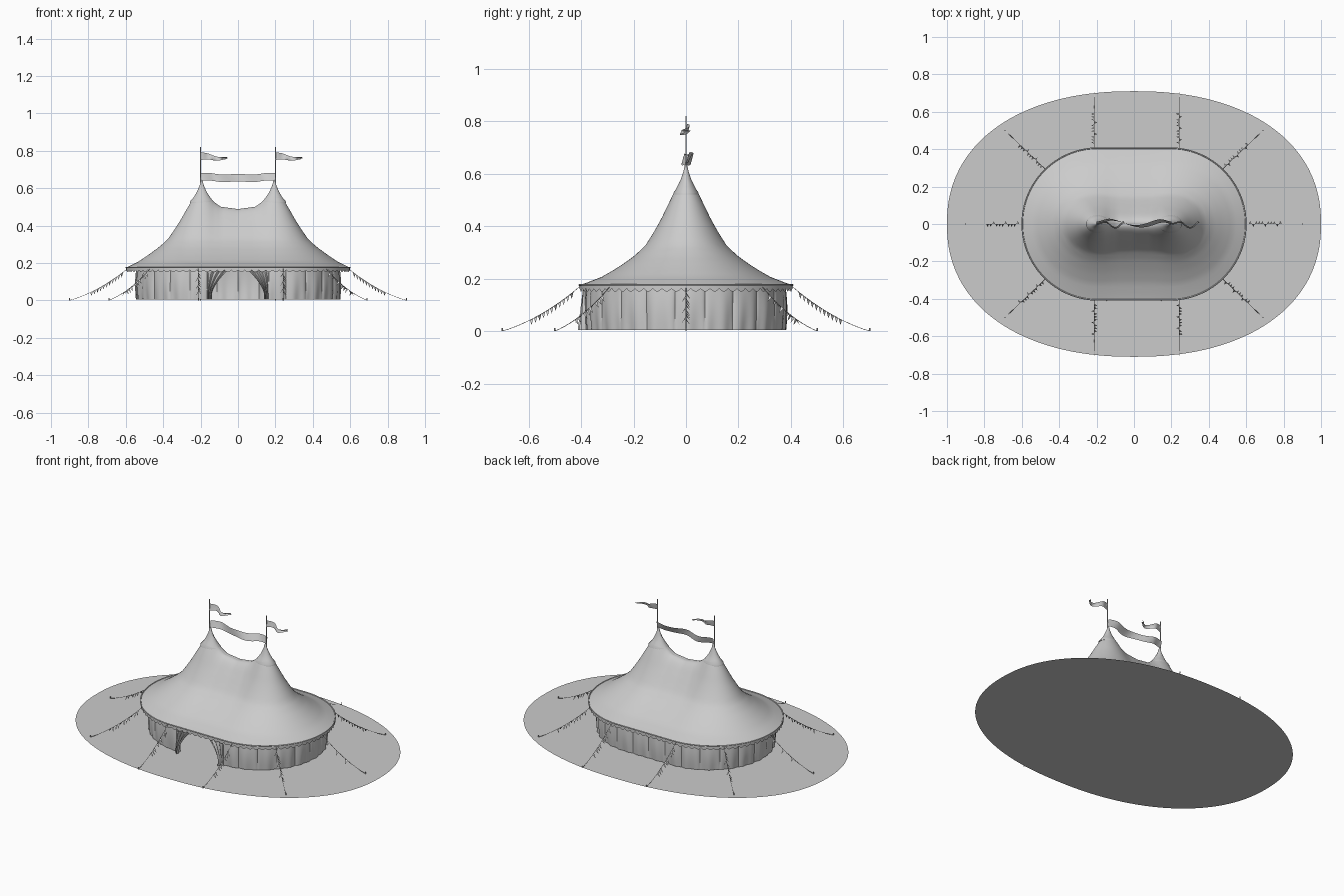
import bpy, math
from math import sin, cos, pi, radians
from mathutils import Vector

if "Cube" in bpy.data.objects:
    bpy.data.objects.remove(bpy.data.objects["Cube"])


def make(name, verts, faces, smooth=True):
    me = bpy.data.meshes.new(name)
    me.from_pydata([tuple(v) for v in verts], [], faces)
    me.update()
    if smooth:
        me.polygons.foreach_set("use_smooth", [True] * len(me.polygons))
        me.set_sharp_from_angle(angle=radians(40))
    ob = bpy.data.objects.new(name, me)
    bpy.context.collection.objects.link(ob)
    return ob


def grid(name, fn, nu, nv, closed=False):
    """Sheet from fn(u, v), u and v in 0..1; optionally closed along u."""
    cols = nu if closed else nu + 1
    verts = [fn(i / nu, j / nv) for i in range(cols) for j in range(nv + 1)]
    w = nv + 1
    faces = [(i * w + j, (i + 1) % cols * w + j, (i + 1) % cols * w + j + 1, i * w + j + 1)
             for i in range(nu) for j in range(nv)]
    return make(name, verts, faces)


def interp(pts, x):
    for (x0, y0), (x1, y1) in zip(pts, pts[1:]):
        if x <= x1:
            return y0 + (y1 - y0) * (x - x0) / (x1 - x0)
    return pts[-1][1]


def stadium(u, c, r):
    """Spine x and outward direction; u = 0 is the front centre, running to +x."""
    s = (u % 1.0) * (4 * c + 2 * pi * r)
    if s < c:
        return s, 0, -1
    s -= c
    if s < pi * r:
        a = s / r - pi / 2
        return c, cos(a), sin(a)
    s -= pi * r
    if s < 2 * c:
        return c - s, 0, 1
    s -= 2 * c
    if s < pi * r:
        a = s / r + pi / 2
        return -c, cos(a), sin(a)
    return -c + s - pi * r, 0, -1


def tube(name, pts, rad):
    cu = bpy.data.curves.new(name, 'CURVE')
    cu.dimensions = '3D'
    cu.bevel_depth = rad
    cu.bevel_resolution = 1
    cu.use_fill_caps = True
    sp = cu.splines.new('POLY')
    sp.points.add(len(pts) - 1)
    for p, q in zip(sp.points, pts):
        p.co = (*q, 1)
    ob = bpy.data.objects.new(name, cu)
    bpy.context.collection.objects.link(ob)
    return ob


# ground sheet: slightly squared ellipse
def sgn_pow(v, e):
    return math.copysign(abs(v) ** e, v)


rim = [(sgn_pow(cos(2 * pi * i / 128), .9), .71 * sgn_pow(sin(2 * pi * i / 128), .9), 0)
       for i in range(128)]
make("ground_sheet", rim, [tuple(range(128))], False)

# roof canopy: two peaks joined by a sagging saddle
C, R = .192, .406
PROFILE = [(0, .635), (.015, .60), (.03, .57), (.06, .525), (.085, .483), (.115, .43),
           (.15, .375), (.185, .325), (.23, .285), (.285, .245), (.34, .208), (R, .175)]
SADDLE = [(0, 0), (.03, .03), (.06, .058), (.1, .075), (.2, .083)]


def roof(u, v):
    x, nx, ny = stadium(u, C, R)
    r = R * v ** 1.4
    r0 = interp(SADDLE, C - abs(x))
    k = r * (1 + .3 * ny * ny * (1 - r / R))
    k = math.sqrt(k * k + r0 * r0 * (1 - v) ** .5)
    return x + nx * r, ny * r, interp(PROFILE, min(k, R))


grid("roof_canopy", roof, 220, 32, True)


# scalloped valance and eave cord
def valance(u, v):
    x, nx, ny = stadium(u, C, R)
    drop = .014 + .011 * abs(sin(pi * u * 90))
    return x + nx * R, ny * R, .176 - v * drop


grid("valance", valance, 720, 1, True)


def eave(u, v):
    x, nx, ny = stadium(u, C, R)
    r = R + .004 * cos(2 * pi * v)
    return x + nx * r, ny * r, .176 + .004 * sin(2 * pi * v)


grid("eave_cord", eave, 160, 6, True)

# side wall in billowing panels with a front doorway
WC, WR, PANELS = .165, .375, 24
PER = 4 * WC + 2 * pi * WR
GAP = .145 / PER


def wall(u, v):
    s = GAP + (1 - 2 * GAP) * u
    x, nx, ny = stadium(s, WC, WR)
    ph = u * PANELS
    r = WR + .010 * abs(sin(pi * ph)) ** .5 * (.4 + .6 * sin(pi * v)) \
        + .003 * sin(2 * pi * ph * 1.7) * (1 - v)
    return x + nx * r, ny * r, .004 + .171 * v


grid("side_wall", wall, 480, 6)


# tied-back door curtains
def curtain(side):
    def fn(u, v):
        inner = .14 - .10 * max(0, (v - .15) / .85) ** 1.6
        x = inner + (.165 - inner) * u
        y = -.385 + .012 * sin(u * 7 * pi) * (1 - .5 * v) - .02 * (1 - v) * (1 - u)
        return side * x, y, .004 + .17 * v
    return fn


for side, tag in ((-1, "left"), (1, "right")):
    grid("door_curtain_" + tag, curtain(side), 42, 10)

# masts, peak caps and pennants
CAP = [(.003, .645), (.012, .612), (.026, .58), (.044, .55), (.063, .528), (.064, .521), (.056, .521)]


def cap(px):
    def fn(u, v):
        r, z = CAP[round(v * (len(CAP) - 1))]
        return px + r * cos(2 * pi * u), .75 * r * sin(2 * pi * u), z
    return fn


def pennant(px):
    def fn(u, v):
        half = .02 * (1 - .8 * u)
        return (px + (.15 - .012 * sin(pi * v)) * u,
                .02 * sin(7 * u) * min(1, 2 * u) + .008 * (v - .5),
                .77 - .014 * u + .004 * sin(8 * u) + (2 * v - 1) * half)
    return fn


for px, tag in ((-.2, "left"), (.2, "right")):
    tube("mast_" + tag, [(px, 0, 0), (px, 0, .82)], .003)
    grid("peak_cap_" + tag, cap(px * .97), 32, len(CAP) - 1, True)
    grid("pennant_" + tag, pennant(px), 24, 4)


# waving banner between the masts
def banner(u, v):
    return (-.2 + .4 * u,
            .006 + .018 * sin(2.5 * pi * u + .6 * v) * min(1, 6 * u, 6 * (1 - u)) + .012 * (v - .5),
            .641 - .007 * sin(pi * u) + .003 * sin(5 * pi * u) + .04 * v)


grid("banner", banner, 40, 6)

# guy ropes with bunting
ROPES = [((sx * .59, 0), (sx * .9, 0)) for sx in (-1, 1)]
ROPES += [((sx * .47, sy * .29), (sx * .69, sy * .5)) for sx in (-1, 1) for sy in (-1, 1)]
ROPES += [((x, sy * .405), (x, sy * .7)) for x in (-.212, .242) for sy in (-1, 1)]
for n, (a, b) in enumerate(ROPES):
    a, b = Vector((*a, .17)), Vector((*b, 0))

    def at(t):
        p = a.lerp(b, t)
        p.z -= .08 * t * (1 - t)
        p.z = max(p.z, .001)
        return p

    tube(f"guy_rope_{n}", [at(i / 12) for i in range(13)], .0012)
    tube(f"rope_peg_{n}", [b, b + Vector((0, 0, .012))], .003)
    d = (b - a)
    d.z = 0
    d.normalize()
    side = Vector((-d.y, d.x, 0))
    verts, faces = [], []
    for i in range(11):
        t = .08 + .052 * i
        tip = at(t + .022) - Vector((0, 0, .022)) + side * .016 * (1 if (i * 3 + n) % 4 else -1)
        k = len(verts)
        verts += [at(t), at(t + .045), tip]
        faces.append((k, k + 1, k + 2))
    make(f"bunting_{n}", verts, faces, False)
